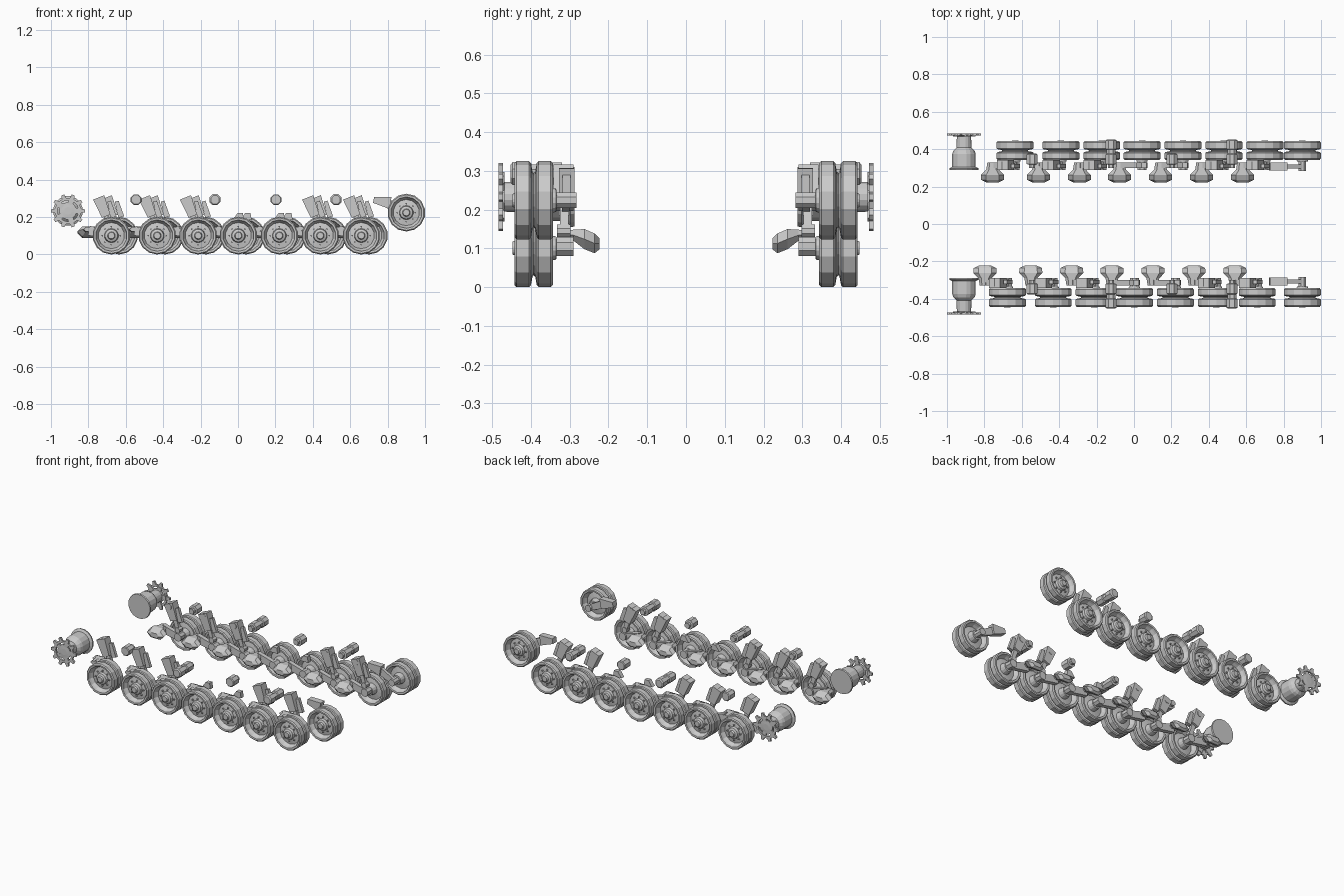
import bpy, bmesh
from math import sin, cos, pi
from mathutils import Vector

if "Cube" in bpy.data.objects:
    bpy.data.objects.remove(bpy.data.objects["Cube"])


def finish(name, bm):
    bmesh.ops.remove_doubles(bm, verts=bm.verts, dist=1e-5)
    bmesh.ops.recalc_face_normals(bm, faces=bm.faces)
    me = bpy.data.meshes.new(name)
    bm.to_mesh(me)
    bm.free()
    ob = bpy.data.objects.new(name, me)
    bpy.context.collection.objects.link(ob)
    return ob


def lathe(bm, profile, x, z, side, n):
    """Spin (radius, y) points about a y-parallel axis at x, z."""
    rings = []
    for r, y in profile:
        rings.append([bm.verts.new((x + r * cos(2 * pi * (i + .5) / n), y * side,
                                    z + r * sin(2 * pi * (i + .5) / n))) for i in range(n)])
    for a, b in zip(rings, rings[1:]):
        for i in range(n):
            j = (i + 1) % n
            bm.faces.new((a[i], a[j], b[j], b[i]))


def loft(bm, sections, side):
    """Join cross-sections, each a list of (x, z) points at its own y, and cap the ends."""
    loops = [[bm.verts.new((x, y * side, z)) for x, z in pts] for y, pts in sections]
    for a, b in zip(loops, loops[1:]):
        for i in range(len(a)):
            j = (i + 1) % len(a)
            bm.faces.new((a[i], a[j], b[j], b[i]))
    bm.faces.new(loops[0])
    bm.faces.new(loops[-1])


def bar(bm, a, b, wa, wb, y0, y1, side):
    """Flat tapered bar from a to b in the xz plane."""
    a, b = Vector(a), Vector(b)
    d = (b - a).normalized()
    p = Vector((-d.y, d.x))
    pts = [a + p * wa, a - p * wa, b - p * wb, b + p * wb]
    loft(bm, [(y0, pts), (y1, pts)], side)


WHEEL = [(0, .447), (.017, .447), (.021, .436), (.034, .431), (.038, .416), (.07, .411),
         (.08, .428), (.084, .442), (.095, .443), (.101, .437), (.101, .405), (.096, .4),
         (.074, .396), (.07, .393), (.074, .389), (.096, .385), (.101, .38), (.101, .349),
         (.095, .343), (.084, .344), (.079, .36), (.07, .376), (.036, .37), (.03, .335), (0, .33)]


def wheel(name, x, z, side):
    bm = bmesh.new()
    lathe(bm, WHEEL, x, z, side, 14)
    # hub bolts
    for i in range(8):
        t = 2 * pi * i / 8
        lathe(bm, [(0, .423), (.005, .423), (.005, .41), (0, .41)],
              x + .048 * cos(t), z + .048 * sin(t), side, 5)
    finish(name, bm)


def swing_arm(name, x, side):
    bm = bmesh.new()
    bar(bm, (x - .12, .128), (x, .1), .026, .02, .3, .328, side)
    lathe(bm, [(0, .29), (.026, .29), (.026, .345), (0, .345)], x, .105, side, 8)
    # torsion housing, tapering and drooping towards the hull
    hexa = [(-.062, 0), (-.035, .026), (.035, .026), (.062, 0), (.035, -.026), (-.035, -.026)]
    secs = []
    for y, s, zc in ((.33, .45, .134), (.29, .55, .134), (.262, 1, .124), (.236, .98, .113), (.223, .55, .112)):
        secs.append((y, [(x - .12 + px * s, zc + pz * s) for px, pz in hexa]))
    loft(bm, secs, side)
    finish(name, bm)


def shock(name, x, side):
    bm = bmesh.new()
    top, mid, low = (x - .068, .305), (x - .028, .205), (x - .005, .135)
    bar(bm, top, mid, .032, .024, .29, .342, side)
    bar(bm, mid, low, .014, .012, .303, .325, side)
    # upper mounting block and lower eye
    lathe(bm, [(0, .288), (.02, .288), (.02, .335), (0, .335)], x - .062, .287, side, 8)
    lathe(bm, [(0, .298), (.018, .298), (.018, .333), (0, .333)], x - .008, .145, side, 8)
    # side bracket
    bar(bm, (x - .012, .285), (x + .012, .2), .01, .016, .3, .32, side)
    finish(name, bm)


def sprocket(name, side):
    x, z = -.909, .233
    bm = bmesh.new()
    # inner flange, drum and waisted hub
    lathe(bm, [(0, .288), (.078, .288), (.08, .298), (.064, .306), (.064, .375), (.058, .392),
               (.041, .408), (.039, .468), (.046, .472), (.046, .48), (.02, .482), (0, .482)],
          x, z, side, 16)
    # toothed ring
    n = 10
    outer, inner = [], []
    for i in range(n):
        for f, r in ((-.14, .09), (.14, .09), (.28, .07), (.72, .07)):
            t = 2 * pi * (i + f) / n
            outer.append((r * cos(t), r * sin(t)))
            inner.append((.056 * cos(t), .056 * sin(t)))
    loops = []
    for pts, y in ((outer, .484), (outer, .472), (inner, .472), (inner, .484)):
        loops.append([bm.verts.new((x + a, y * side, z + b)) for a, b in pts])
    for k in range(4):
        a, b = loops[k], loops[(k + 1) % 4]
        for i in range(4 * n):
            j = (i + 1) % (4 * n)
            bm.faces.new((a[i], a[j], b[j], b[i]))
    # spokes
    for i in range(5):
        t = 2 * pi * i / 5
        bar(bm, (x + .035 * cos(t), z + .035 * sin(t)), (x + .062 * cos(t), z + .062 * sin(t)),
            .014, .016, .468, .481, side)
    finish(name, bm)


def idler_crank(name, side):
    bm = bmesh.new()
    bar(bm, (.725, .292), (.815, .275), .016, .032, .287, .328, side)
    bar(bm, (.80, .272), (.9, .224), .024, .018, .298, .318, side)
    lathe(bm, [(0, .283), (.022, .283), (.022, .345), (0, .345)], .9, .224, side, 8)
    finish(name, bm)


def return_roller(name, x, long, side):
    bm = bmesh.new()
    prof = [(0, .3), (.018, .3), (.018, .318), (.031, .32), (.031, .372), (.026, .376)]
    if long:
        prof += [(.026, .398), (.032, .402), (.032, .447), (.024, .453)]
    lathe(bm, prof + [(0, prof[-1][1])], x, .293, side, 8)
    finish(name, bm)


def bump_stop(name, x, side):
    bm = bmesh.new()
    pts = [(x - .03, .185), (x + .03, .185), (x + .024, .222), (x - .004, .222)]
    loft(bm, [(.3, pts), (.328, pts)], side)
    finish(name, bm)


# both running gears; the near side's road wheels sit slightly further back
WHEEL_X = [-.636, -.391, -.172, .043, .262, .481, .70]
for label, side, shift in (("far", 1, 0), ("near", -1, -.041)):
    for i, wx in enumerate(WHEEL_X):
        x = wx + shift
        wheel(f"{label}_road_wheel_{i + 1}", x, .101, side)
        swing_arm(f"{label}_swing_arm_{i + 1}", x, side)
        if i in (3, 4):
            bump_stop(f"{label}_bump_stop_{i + 1}", x, side)
        else:
            shock(f"{label}_shock_absorber_{i + 1}", x, side)
    wheel(f"{label}_idler_wheel", .9, .224, side)
    idler_crank(f"{label}_idler_crank", side)
    sprocket(f"{label}_drive_sprocket", side)
    for i, (x, long) in enumerate(((-.545, False), (-.123, True), (.203, False), (.524, True))):
        return_roller(f"{label}_return_roller_{i + 1}", x, long, side)
